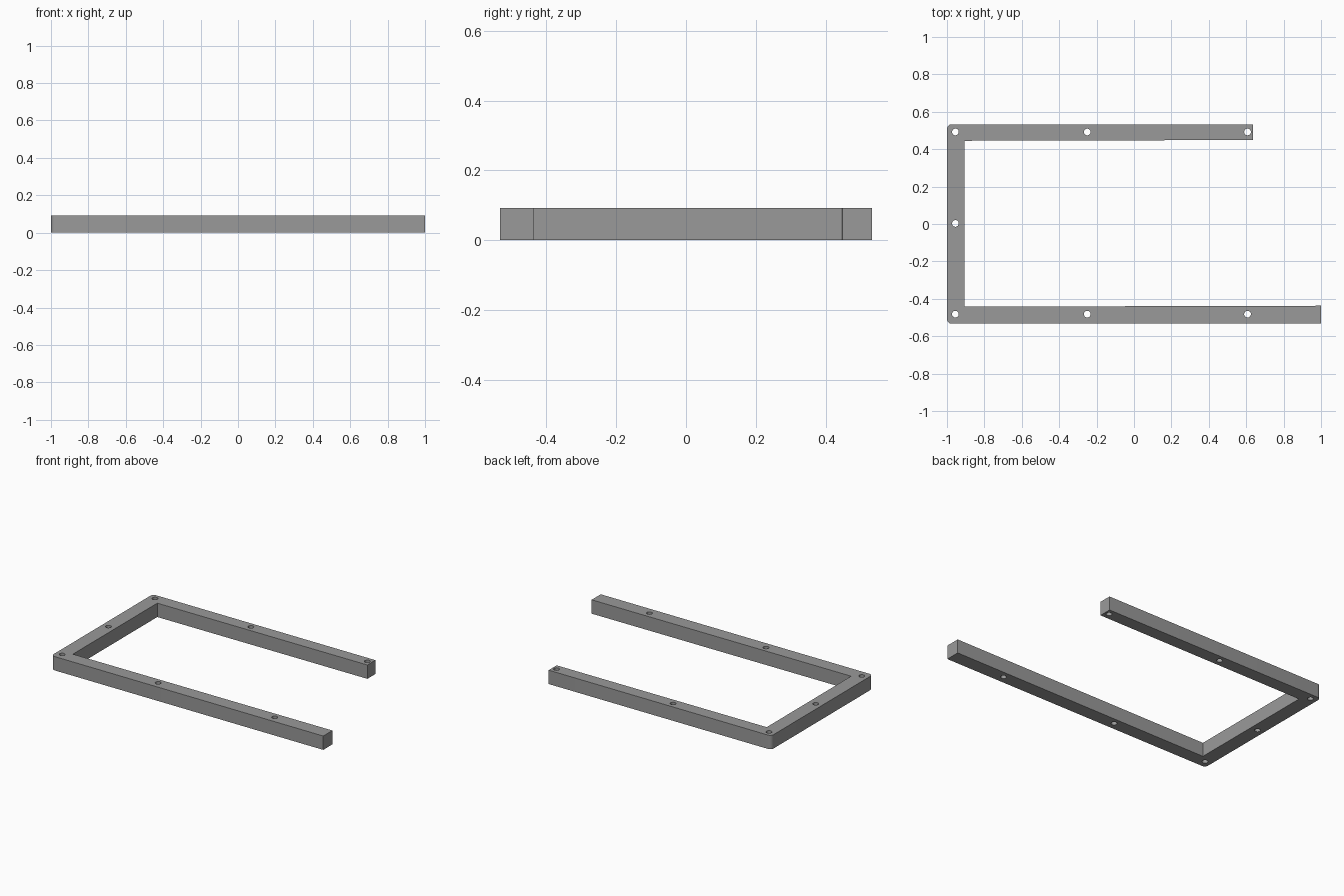
import bpy, bmesh, math

if "Cube" in bpy.data.objects:
    bpy.data.objects.remove(bpy.data.objects["Cube"])

H = 0.092      # frame height
R = 0.025      # outer corner radius
HOLE_R = 0.018


def arc(cx, cy, r, a0, a1, n):
    return [(cx + r * math.cos(math.radians(a0 + (a1 - a0) * i / n)),
             cy + r * math.sin(math.radians(a0 + (a1 - a0) * i / n))) for i in range(n + 1)]


def add_loop(curve, pts):
    s = curve.splines.new('POLY')
    s.points.add(len(pts) - 1)
    for p, (x, y) in zip(s.points, pts):
        p.co = (x, y, 0, 1)
    s.use_cyclic_u = True


# U-shaped outline: long front arm, shorter back arm, rounded left corners
outline = [(1, -0.533), (1, -0.437), (-0.905, -0.442), (-0.905, 0.445),
           (0.637, 0.449), (0.637, 0.533)]
outline += arc(-1 + R, 0.533 - R, R, 90, 180, 6)
outline += arc(-1 + R, -0.533 + R, R, 180, 270, 6)

# Screw hole positions
holes = [(x, y) for x in (-0.955, -0.25, 0.607) for y in (-0.482, 0.492)]
holes.append((-0.955, 0.003))

curve = bpy.data.curves.new("frame_profile", 'CURVE')
curve.dimensions = '2D'
curve.fill_mode = 'BOTH'
curve.extrude = H / 2
add_loop(curve, outline)
for x, y in holes:
    add_loop(curve, arc(x, y, HOLE_R, 0, 360, 24)[:-1])

frame = bpy.data.objects.new("u_frame", curve)
bpy.context.collection.objects.link(frame)
bpy.context.view_layer.objects.active = frame
frame.select_set(True)
bpy.ops.object.convert(target='MESH')
frame = bpy.context.object

# Weld caps to walls and stand the frame on the ground
bm = bmesh.new()
bm.from_mesh(frame.data)
bmesh.ops.remove_doubles(bm, verts=bm.verts, dist=1e-4)
bmesh.ops.recalc_face_normals(bm, faces=bm.faces)
bmesh.ops.translate(bm, verts=bm.verts, vec=(0, 0, H / 2))
bm.to_mesh(frame.data)
bm.free()
bpy.ops.object.shade_smooth_by_angle(angle=math.radians(30))

# Single plain grey
grey = bpy.data.materials.new("grey")
grey.diffuse_color = (0.32, 0.32, 0.32, 1)
grey.use_nodes = True
grey.node_tree.nodes["Principled BSDF"].inputs["Base Color"].default_value = grey.diffuse_color
frame.data.materials.clear()
frame.data.materials.append(grey)
